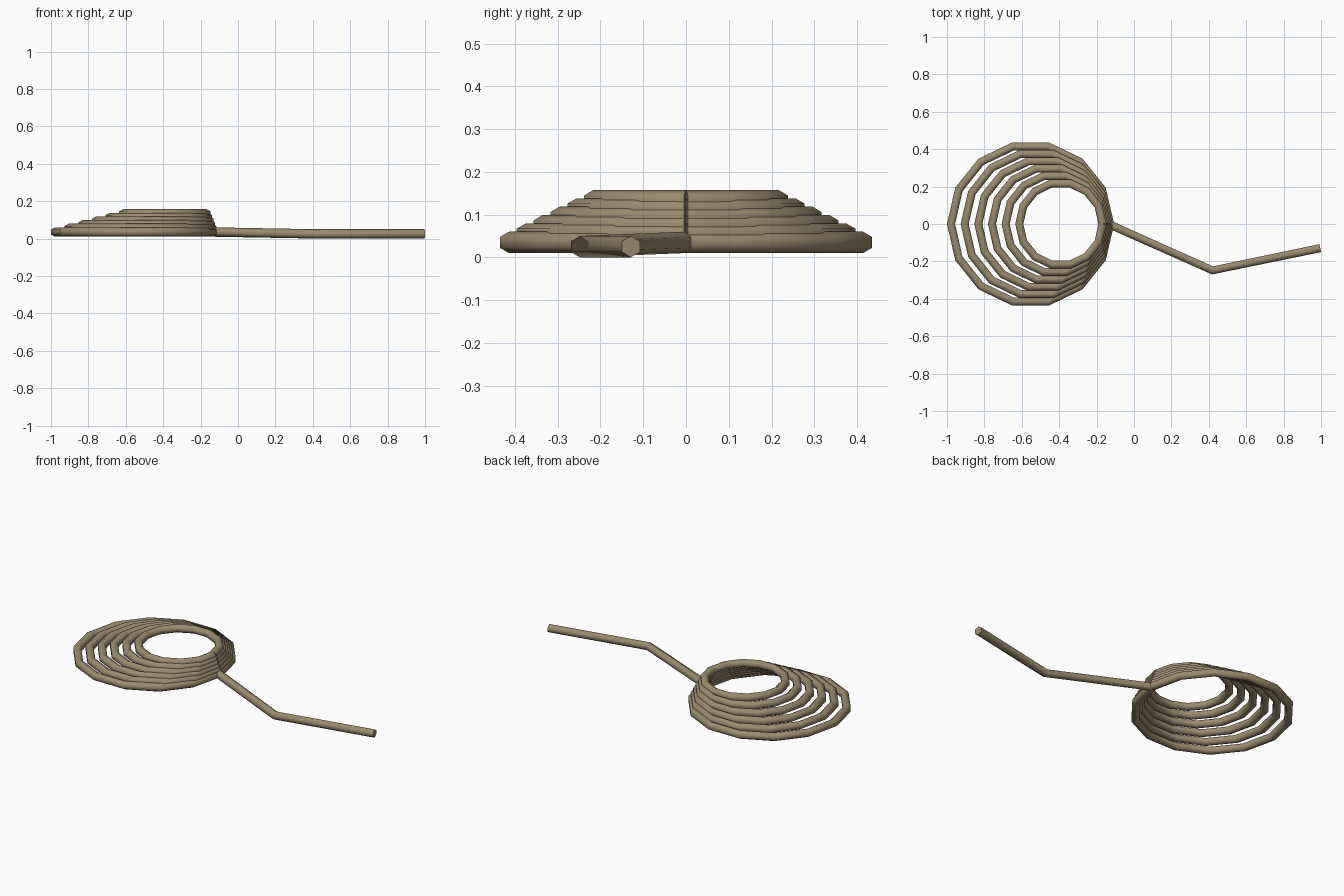
import bpy
import bmesh
import math
from mathutils import Vector

cube = bpy.data.objects.get("Cube")
if cube:
    bpy.data.objects.remove(cube, do_unlink=True)

# Single rope colour
COLOUR = (0.32, 0.26, 0.155, 1.0)
rope = bpy.data.materials.new("rope tan")
rope.use_nodes = True
rope.diffuse_color = COLOUR
bsdf = next(n for n in rope.node_tree.nodes if n.type == "BSDF_PRINCIPLED")
bsdf.inputs["Base Color"].default_value = COLOUR
bsdf.inputs["Roughness"].default_value = 0.9

TUBE = 0.025     # rope radius
SIDES = 6        # hexagonal section with a ridge on top
SEGMENTS = 14    # straight pieces per coil


def sweep(name, path):
    """Sweep the rope section along an open path and cap both ends."""
    path = [Vector(p) for p in path]
    bm = bmesh.new()
    sections = []
    for i, point in enumerate(path):
        before = (point - path[i - 1]).normalized() if i else Vector()
        after = (path[i + 1] - point).normalized() if i < len(path) - 1 else Vector()
        tangent = (before + after).normalized()
        side = tangent.cross(Vector((0, 0, 1))).normalized()
        up = side.cross(tangent)
        section = []
        for k in range(SIDES):
            a = math.tau * k / SIDES
            section.append(bm.verts.new(point + TUBE * (up * math.cos(a) + side * math.sin(a))))
        sections.append(section)
    for s, t in zip(sections, sections[1:]):
        for k in range(SIDES):
            n = (k + 1) % SIDES
            bm.faces.new((s[k], s[n], t[n], t[k]))
    bm.faces.new(sections[0])
    bm.faces.new(sections[-1])
    bmesh.ops.recalc_face_normals(bm, faces=bm.faces)
    for face in bm.faces:
        face.smooth = True
    mesh = bpy.data.meshes.new(name)
    bm.to_mesh(mesh)
    bm.free()
    mesh.set_sharp_from_angle(angle=math.radians(65))
    mesh.materials.append(rope)
    obj = bpy.data.objects.new(name, mesh)
    bpy.context.scene.collection.objects.link(obj)
    return obj


# Stacked coils, each smaller, higher and shifted towards the tail
for i in range(6):
    radius = 0.425 - 0.0405 * i
    centre = -0.5533 + 0.0325 * i
    height = 0.035 + 0.0195 * i
    angles = [math.tau * k / SEGMENTS for k in range(SEGMENTS + 1)]
    sweep(f"rope_coil_{i + 1}",
          [(centre + radius * math.cos(a), radius * math.sin(a), height) for a in angles])

# Loose end lying on the ground
sweep("rope_tail", [(-0.13, -0.003, 0.035), (0.42, -0.248, 0.025), (0.996, -0.129, 0.025)])
